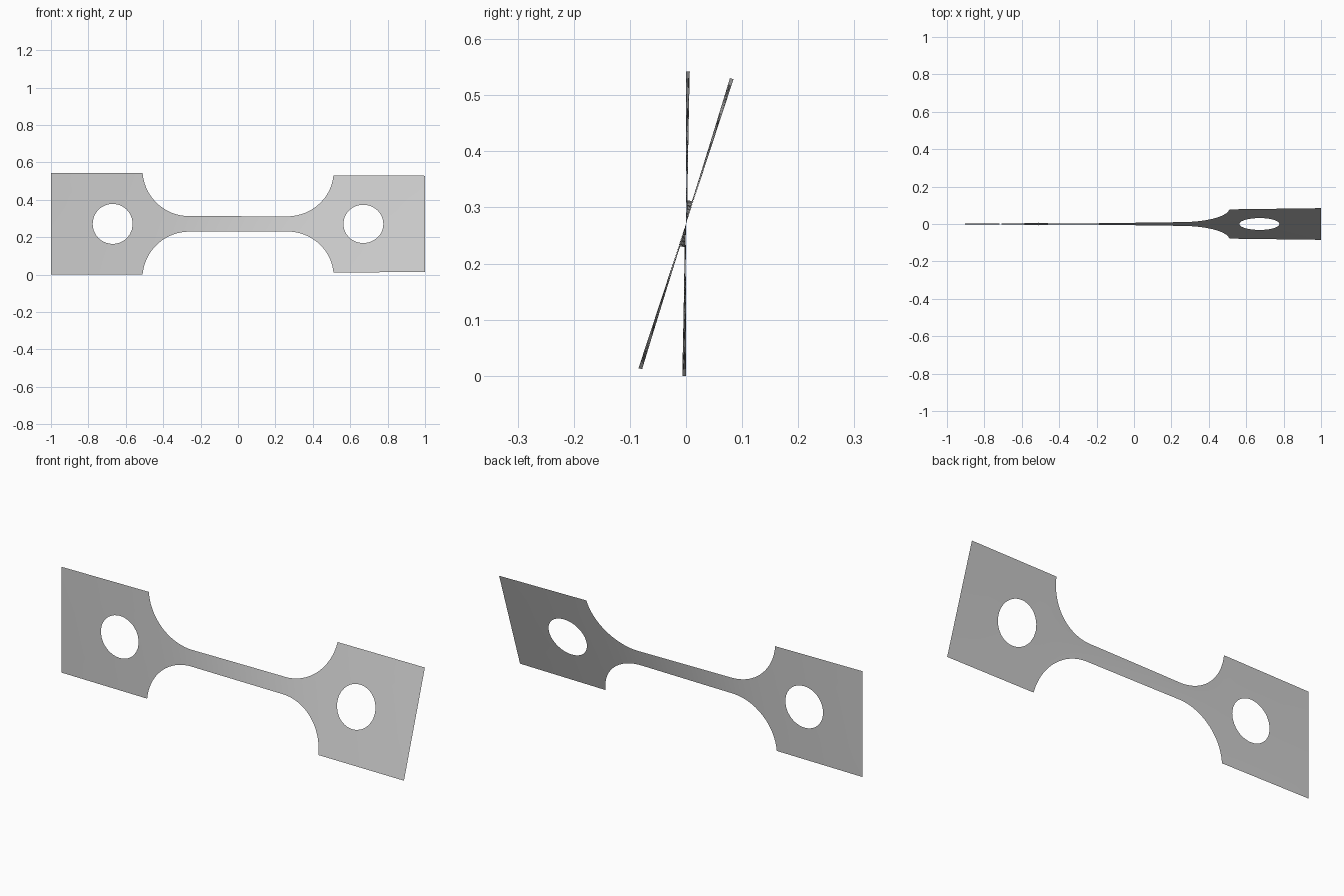
import bpy, bmesh, math

cube = bpy.data.objects.get("Cube")
if cube:
    bpy.data.objects.remove(cube, do_unlink=True)

HALF = 0.271            # half height of the grips
NECK = 0.0415           # half height of the gauge section
SHOULDER = 0.51         # x where the grips begin
FILLET = 0.25
HOLE_X, HOLE_R = 0.67, 0.107
TWIST = math.radians(18.2)
ROWS = 12
ARC_X = SHOULDER - math.sqrt(FILLET**2 - (NECK + FILLET - HALF)**2)


def half_height(x):
    x = abs(x)
    if x >= SHOULDER:
        return HALF
    if x <= ARC_X:
        return NECK
    return NECK + FILLET - math.sqrt(FILLET**2 - (x - ARC_X)**2)


# Twist builds up in inverse proportion to the local width
STEPS = 400
turn = [0.0]
for i in range(STEPS):
    turn.append(turn[-1] + 1 / half_height(-1 + (i + 0.5) * 2 / STEPS))


def twist_angle(x):
    f = min(max((x + 1) / 2 * STEPS, 0), STEPS - 0.001)
    i = int(f)
    return TWIST * (turn[i] + (turn[i + 1] - turn[i]) * (f - i)) / turn[-1]


bm = bmesh.new()


def sheet(rows, closed=False):
    """Quad sheet through rows of (x, height) points."""
    verts = [[bm.verts.new((x, 0, t)) for x, t in row] for row in rows]
    n = len(rows[0])
    for a, b in zip(verts, verts[1:]):
        for j in range(n if closed else n - 1):
            k = (j + 1) % n
            bm.faces.new((a[j], a[k], b[k], b[j]))


# Gauge section with filleted shoulders; columns crowd along the arcs
arc = [ARC_X + (SHOULDER - ARC_X) * math.sin(math.pi / 2 * i / 20) for i in range(21)]
gauge = [-ARC_X + 2 * ARC_X * i / 24 for i in range(1, 24)]
columns = [-x for x in reversed(arc)] + gauge + arc
sheet([[(x, half_height(x) * (2 * j / ROWS - 1)) for j in range(ROWS + 1)]
       for x in columns])

# Grips, each a set of rings from the round hole out to the rectangle
corners = [(SHOULDER, -HALF), (SHOULDER, HALF), (1, HALF), (1, -HALF)]
border = []
for (x0, t0), (x1, t1) in zip(corners, corners[1:] + corners[:1]):
    border += [(x0 + (x1 - x0) * j / ROWS, t0 + (t1 - t0) * j / ROWS)
               for j in range(ROWS)]
for side in (-1, 1):
    rings = []
    for s in (0, 0.33, 0.67, 1):
        ring = []
        for x, t in border:
            d = math.hypot(x - HOLE_X, t)
            k = (1 - s) * HOLE_R / d + s
            ring.append((side * (HOLE_X + (x - HOLE_X) * k), t * k))
        rings.append(ring)
    sheet(rings, closed=True)

# Weld the parts and face the sheet forward
bmesh.ops.remove_doubles(bm, verts=bm.verts, dist=0.0005)
bm.normal_update()
bmesh.ops.reverse_faces(bm, faces=[f for f in bm.faces if f.normal.y > 0])

# Twist about the long axis
for v in bm.verts:
    a, t = twist_angle(v.co.x), v.co.z
    v.co.y = t * math.sin(a)
    v.co.z = HALF + t * math.cos(a)

mesh = bpy.data.meshes.new("twisted_test_strip")
bm.to_mesh(mesh)
bm.free()
strip = bpy.data.objects.new("twisted_test_strip", mesh)
bpy.context.collection.objects.link(strip)

grey = bpy.data.materials.new("plain grey")
grey.use_nodes = True
colour = (0.6, 0.6, 0.6, 1)
grey.diffuse_color = colour
grey.node_tree.nodes["Principled BSDF"].inputs["Base Color"].default_value = colour
mesh.materials.append(grey)

bpy.context.view_layer.objects.active = strip
strip.select_set(True)
bpy.ops.object.shade_smooth_by_angle()
